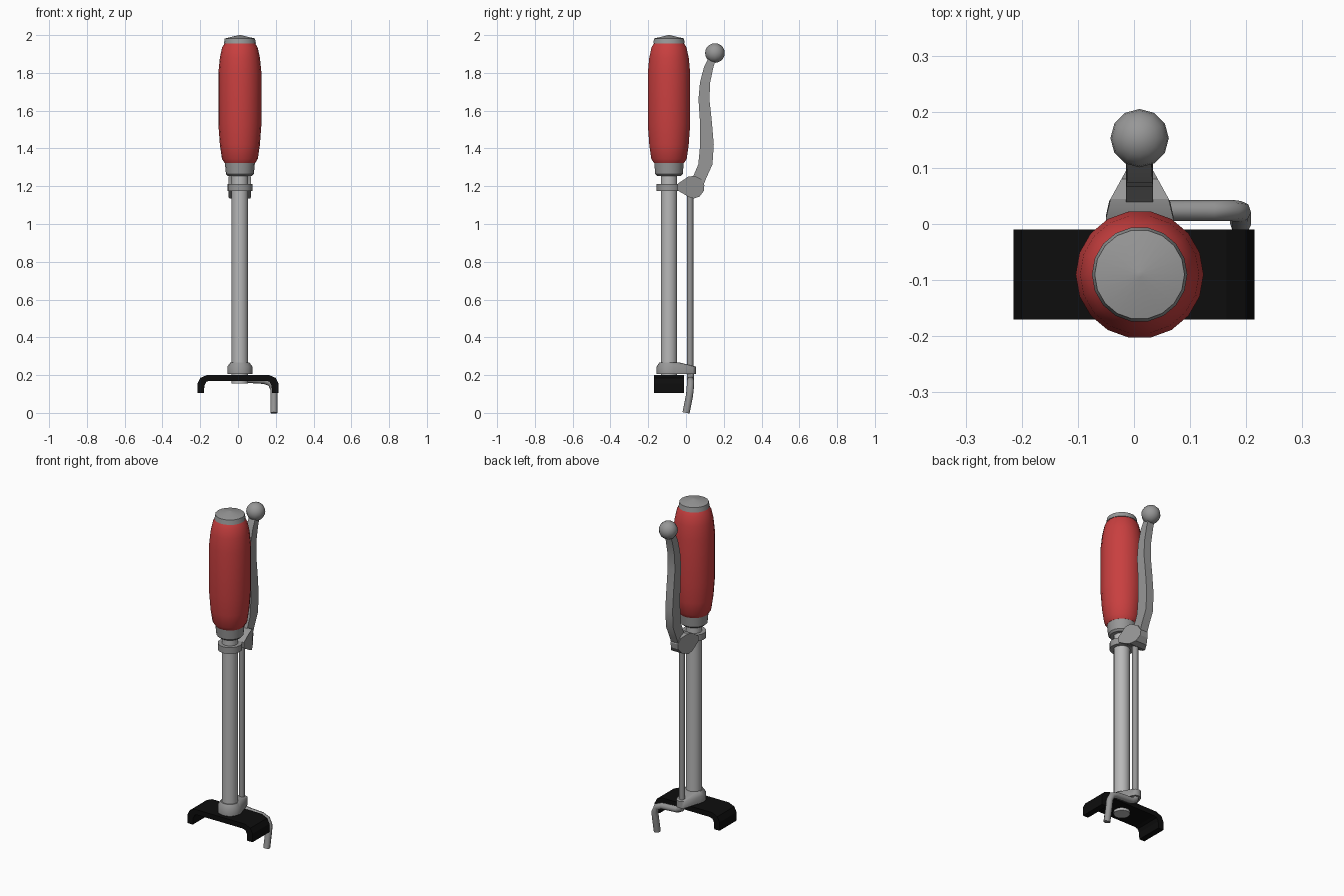
import bpy, bmesh, math

cube = bpy.data.objects.get("Cube")
if cube:
    bpy.data.objects.remove(cube, do_unlink=True)

AX, AY = 0.01, -0.09  # main shaft axis


def material(name, r, g, b):
    m = bpy.data.materials.new(name)
    m.use_nodes = True
    m.diffuse_color = (r, g, b, 1)
    m.node_tree.nodes["Principled BSDF"].inputs["Base Color"].default_value = (r, g, b, 1)
    return m


RED = material("grip red", 0.58, 0.05, 0.05)
STEEL = material("light steel", 0.48, 0.48, 0.48)
GREY = material("dark steel", 0.31, 0.31, 0.31)
BLACK = material("black rubber", 0.004, 0.004, 0.004)


def finish(name, bm, mat, smooth=35):
    bmesh.ops.recalc_face_normals(bm, faces=bm.faces)
    mesh = bpy.data.meshes.new(name)
    bm.to_mesh(mesh)
    bm.free()
    mesh.materials.append(mat)
    ob = bpy.data.objects.new(name, mesh)
    bpy.context.collection.objects.link(ob)
    if smooth:
        bpy.ops.object.select_all(action='DESELECT')
        ob.select_set(True)
        bpy.context.view_layer.objects.active = ob
        bpy.ops.object.shade_smooth_by_angle(angle=math.radians(smooth))
    return ob


def ring(bm, x, y, z, r, sides):
    return [bm.verts.new((x + r * math.cos(math.tau * i / sides),
                          y + r * math.sin(math.tau * i / sides), z))
            for i in range(sides)]


def bridge(bm, loops):
    # Join matching loops with quads and cap both ends
    n = len(loops[0])
    for a, b in zip(loops, loops[1:]):
        for i in range(n):
            j = (i + 1) % n
            bm.faces.new((a[i], a[j], b[j], b[i]))
    bm.faces.new(loops[0])
    bm.faces.new(loops[-1])


def lathe(name, profile, mat, sides=18):
    bm = bmesh.new()
    bridge(bm, [ring(bm, AX, AY, z, r, sides) for r, z in profile])
    return finish(name, bm, mat)


# Turned parts along the shaft
lathe("shaft", [(0.044, 0.155), (0.044, 1.27)], STEEL)
lathe("shaft_ring", [(0.066, 1.175), (0.066, 1.213)], GREY)
lathe("grip_collar", [(0.064, 1.255), (0.074, 1.265), (0.08, 1.33)], GREY)
lathe("grip", [(0.08, 1.322), (0.095, 1.345), (0.106, 1.42), (0.114, 1.53),
               (0.114, 1.80), (0.106, 1.88), (0.094, 1.935), (0.08, 1.957)], RED)
lathe("end_cap", [(0.085, 1.955), (0.08, 1.982), (0.005, 2.0)], GREY)

# Rounded bracket joining the shaft to the rod
bm = bmesh.new()
for z in (0.205, 0.245):
    ring(bm, AX, AY, z, 0.066, 16)
    ring(bm, AX, 0.02, z, 0.033, 12)
ring(bm, AX, AY, 0.268, 0.05, 16)
hull = bmesh.ops.convex_hull(bm, input=bm.verts)
bmesh.ops.delete(bm, geom=[v for v in bm.verts if not v.link_faces], context='VERTS')
bmesh.ops.dissolve_limit(bm, angle_limit=0.02, verts=bm.verts, edges=bm.edges)
finish("base_bracket", bm, GREY)

# Arched foot plate: one half profile mirrored, then extruded in depth
outer = [(0.215, 0.105), (0.215, 0.155), (0.2, 0.185), (0.165, 0.2)]
inner = [(0.15, 0.17), (0.168, 0.164), (0.178, 0.145), (0.18, 0.105)]
strip_out = outer + [(-x, z) for x, z in reversed(outer)]
strip_in = inner[::-1] + [(-x, z) for x, z in inner]
bm = bmesh.new()
sections = []
for (xo, zo), (xi, zi) in zip(strip_out, strip_in):
    sections.append([bm.verts.new((x, y, z)) for x, y, z in
                     ((xo, -0.17, zo), (xo, -0.01, zo), (xi, -0.01, zi), (xi, -0.17, zi))])
bridge(bm, sections)
finish("foot_plate", bm, BLACK, smooth=0)


# Bent rods
def rod(name, points, radius):
    curve = bpy.data.curves.new(name, 'CURVE')
    curve.dimensions = '3D'
    curve.bevel_depth = radius
    curve.bevel_resolution = 2
    curve.use_fill_caps = True
    spline = curve.splines.new('POLY')
    spline.points.add(len(points) - 1)
    for p, co in zip(spline.points, points):
        p.co = (*co, 1)
    curve.materials.append(GREY)
    ob = bpy.data.objects.new(name, curve)
    bpy.context.collection.objects.link(ob)


rod("pull_rod", [(AX, 0.022, 0.19), (AX, 0.022, 1.18)], 0.017)
rod("hook", [(AX, 0.024, 0.21), (0.015, 0.024, 0.19), (0.04, 0.024, 0.178),
             (0.14, 0.024, 0.172), (0.175, 0.024, 0.158), (0.19, 0.022, 0.125),
             (0.19, 0.018, 0.09), (0.19, 0.0, 0.0)], 0.019)

# Pivot block: side outline, narrowing in width toward the back
outline = [(-0.045, 1.178), (0.015, 1.143), (0.04, 1.135), (0.072, 1.145), (0.094, 1.175),
           (0.097, 1.205), (0.08, 1.238), (0.045, 1.255), (0.01, 1.25), (-0.045, 1.212)]
bm = bmesh.new()
sides = []
for s in (-1, 1):
    side = []
    for y, z in outline:
        half = 0.06 if y <= 0.03 else 0.06 - (y - 0.03) * 0.55
        side.append(bm.verts.new((AX + s * half, y, z)))
    sides.append(side)
bridge(bm, sides)
finish("lever_pivot", bm, GREY, smooth=30)

# Curved lever arm: (front y, back y, height, half width)
arm = [(0.02, 0.09, 1.2, 0.024), (0.035, 0.108, 1.245, 0.024), (0.065, 0.14, 1.315, 0.024),
       (0.075, 0.147, 1.42, 0.024), (0.074, 0.137, 1.54, 0.024), (0.066, 0.124, 1.66, 0.024),
       (0.074, 0.128, 1.75, 0.023), (0.095, 0.145, 1.83, 0.022), (0.125, 0.165, 1.89, 0.02)]
bm = bmesh.new()
loops = []
for y0, y1, z, w in arm:
    loops.append([bm.verts.new((AX + x, y, z)) for x, y in
                  ((-w, y0), (w, y0), (w, y1), (-w, y1))])
bridge(bm, loops)
finish("lever_arm", bm, GREY, smooth=30)

# Ball at the lever tip
bm = bmesh.new()
bmesh.ops.create_uvsphere(bm, u_segments=12, v_segments=10, radius=0.052)
bmesh.ops.translate(bm, verts=bm.verts, vec=(AX, 0.153, 1.905))
finish("lever_ball", bm, GREY, smooth=60)
